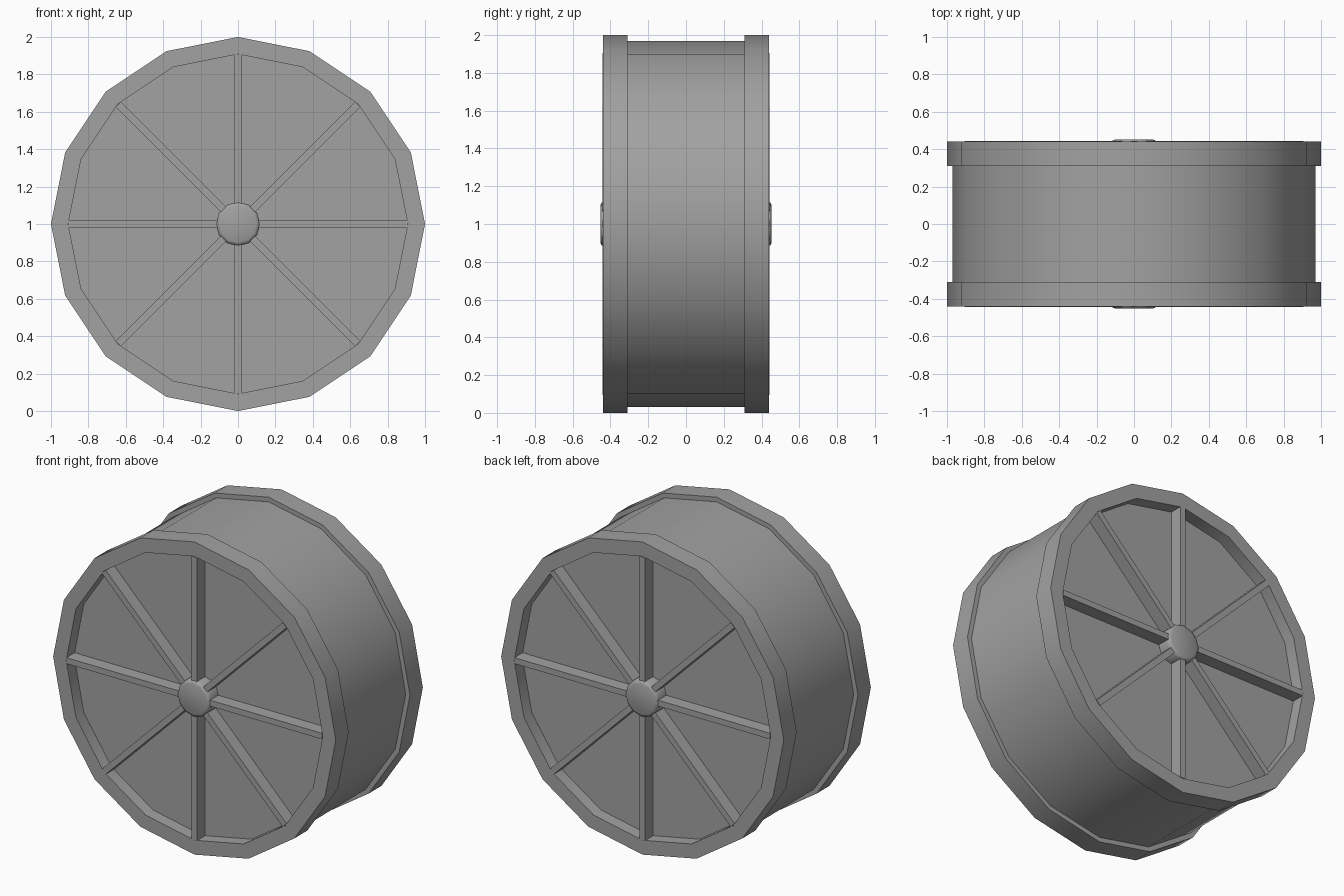
import bpy, bmesh, math
from mathutils import Matrix

if "Cube" in bpy.data.objects:
    bpy.data.objects.remove(bpy.data.objects["Cube"], do_unlink=True)

grey = bpy.data.materials.new("mid grey")
grey.use_nodes = True
COL = (0.36, 0.36, 0.36, 1)
grey.diffuse_color = COL
grey.node_tree.nodes["Principled BSDF"].inputs["Base Color"].default_value = COL

CENTRE = 1.0   # height of the axle
FACE = 0.44    # outer face of the rims
FLOOR = 0.36   # recessed disc


def finish(name, bm, angle=30):
    bmesh.ops.recalc_face_normals(bm, faces=bm.faces)
    mesh = bpy.data.meshes.new(name)
    bm.to_mesh(mesh)
    bm.free()
    mesh.materials.append(grey)
    obj = bpy.data.objects.new(name, mesh)
    bpy.context.collection.objects.link(obj)
    bpy.ops.object.select_all(action='DESELECT')
    obj.select_set(True)
    bpy.context.view_layer.objects.active = obj
    bpy.ops.object.shade_smooth_by_angle(angle=math.radians(angle))
    return obj


def lathe(name, profile, sides, closed=False, angle=30):
    """Turn (radius, y) points about the axle; open profiles are capped."""
    bm = bmesh.new()
    rings = []
    for r, y in profile:
        ring = []
        for i in range(sides):
            a = 2 * math.pi * i / sides
            ring.append(bm.verts.new((r * math.sin(a), y, CENTRE + r * math.cos(a))))
        rings.append(ring)
    pairs = list(zip(rings, rings[1:]))
    if closed:
        pairs.append((rings[-1], rings[0]))
    else:
        bm.faces.new(rings[0])
        bm.faces.new(rings[-1])
    for a, b in pairs:
        for i in range(sides):
            j = (i + 1) % sides
            bm.faces.new((a[i], a[j], b[j], b[i]))
    return finish(name, bm, angle)


# Drum whose end caps are the recessed discs
lathe("drum", [(0.97, -FLOOR), (0.97, FLOOR)], 16)

for side, s in (("front", -1), ("back", 1)):
    # Raised rim
    lathe(side + "_rim", [(0.96, s * 0.31), (1.0, s * 0.31), (1.0, s * FACE),
                          (0.908, s * FACE), (0.908, s * (FLOOR - 0.01))], 16, closed=True)

    # Eight spokes: four bars crossing the whole disc
    bm = bmesh.new()
    top = FACE + 0.003
    for k in range(4):
        m = (Matrix.Translation((0, s * (top + FLOOR - 0.01) / 2, CENTRE))
             @ Matrix.Rotation(k * math.pi / 4, 4, 'Y')
             @ Matrix.Diagonal((0.038, top - FLOOR + 0.01, 1.81, 1)))
        bmesh.ops.create_cube(bm, size=1, matrix=m)
    finish(side + "_spokes", bm)

    # Rounded hub cap
    lathe(side + "_hub", [(0.118, s * (FLOOR - 0.01)), (0.118, s * 0.435),
                          (0.113, s * 0.447), (0.098, s * 0.453)], 12, angle=60)
